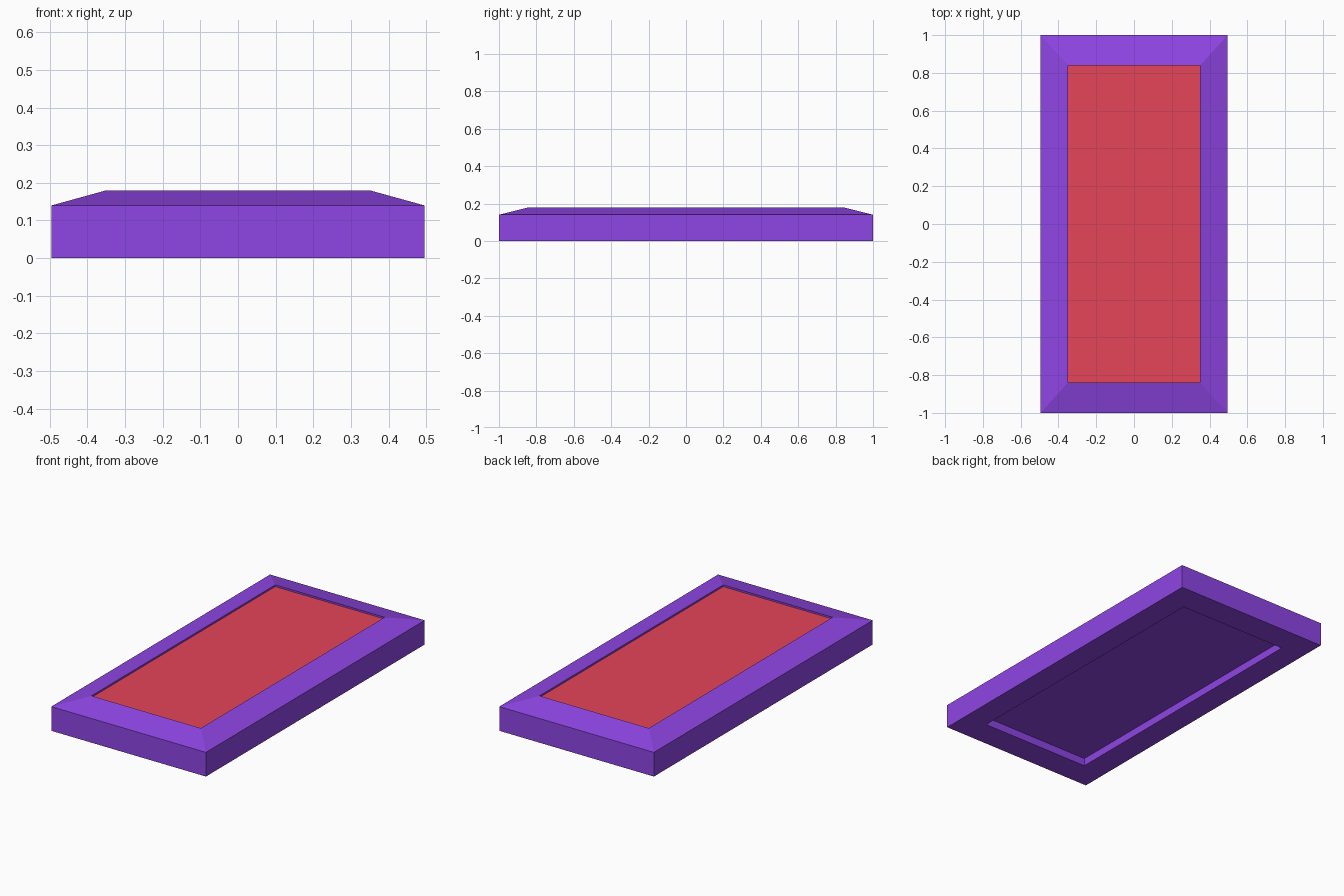
import bpy, bmesh

if "Cube" in bpy.data.objects:
    bpy.data.objects.remove(bpy.data.objects["Cube"])

def material(name, color):
    m = bpy.data.materials.new(name)
    m.diffuse_color = color
    m.use_nodes = True
    m.node_tree.nodes["Principled BSDF"].inputs["Base Color"].default_value = m.diffuse_color
    return m

def ring(bm, hx, hy, z):
    return [bm.verts.new((sx * hx, sy * hy, z))
            for sx, sy in ((-1, -1), (1, -1), (1, 1), (-1, 1))]

# Half width, half length, height: underside pocket, outer wall, bevel, top pocket
OUT_X, OUT_Y, IN_X, IN_Y = 0.495, 1.0, 0.35, 0.84
levels = [
    (IN_X, IN_Y, 0.045),
    (IN_X, IN_Y, 0.0),
    (OUT_X, OUT_Y, 0.0),
    (OUT_X, OUT_Y, 0.14),
    (IN_X, IN_Y, 0.18),
    (IN_X, IN_Y, 0.17),
]

bm = bmesh.new()
rings = [ring(bm, *level) for level in levels]
for a, b in zip(rings, rings[1:]):
    for i in range(4):
        j = (i + 1) % 4
        bm.faces.new((a[i], a[j], b[j], b[i]))

# Pocket floors: purple below, red panel above
bm.faces.new(rings[0][::-1])
bm.faces.new(rings[-1]).material_index = 1
bmesh.ops.recalc_face_normals(bm, faces=bm.faces)

mesh = bpy.data.meshes.new("framed_panel")
bm.to_mesh(mesh)
bm.free()
mesh.materials.append(material("purple", (0.275, 0.06, 0.78, 1)))
mesh.materials.append(material("red", (0.79, 0.058, 0.098, 1)))
bpy.context.collection.objects.link(bpy.data.objects.new("framed_panel", mesh))
